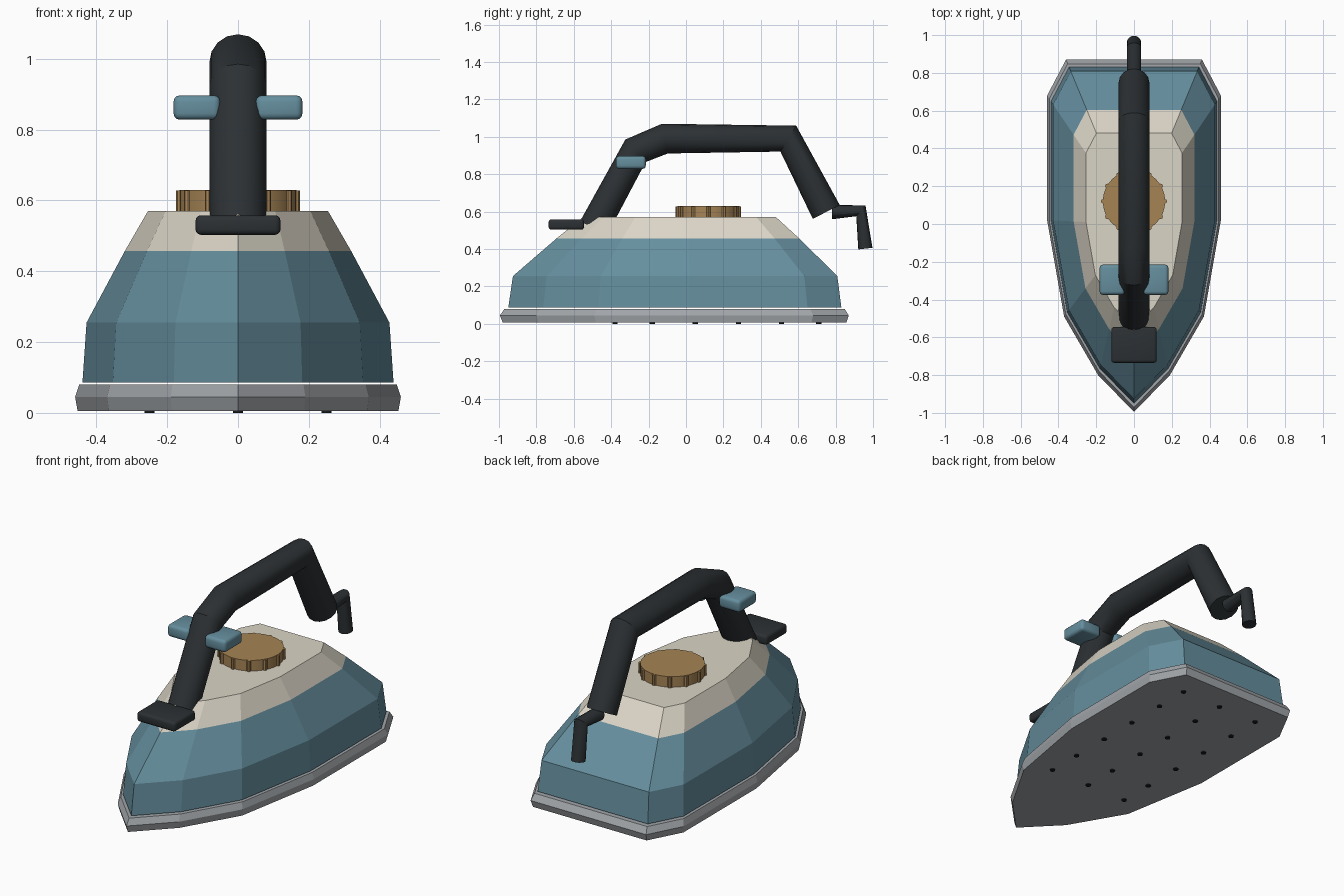
import bpy, bmesh, math
from mathutils import Matrix

if "Cube" in bpy.data.objects:
    bpy.data.objects.remove(bpy.data.objects["Cube"])


def material(name, rgb):
    m = bpy.data.materials.new(name)
    m.diffuse_color = (*rgb, 1)
    m.use_nodes = True
    m.node_tree.nodes["Principled BSDF"].inputs["Base Color"].default_value = m.diffuse_color
    return m


BLUE = material("blue", (0.13, 0.27, 0.34))
CREAM = material("cream", (0.70, 0.66, 0.56))
DARK = material("dark", (0.025, 0.03, 0.033))
BRASS = material("brass", (0.38, 0.23, 0.09))
STEEL = material("steel", (0.36, 0.38, 0.40))
BLACK = material("black", (0.01, 0.011, 0.012))


def finish(name, bm, mat, smooth=None):
    bmesh.ops.recalc_face_normals(bm, faces=bm.faces)
    me = bpy.data.meshes.new(name)
    bm.to_mesh(me)
    bm.free()
    ob = bpy.data.objects.new(name, me)
    bpy.context.collection.objects.link(ob)
    me.materials.append(mat)
    if smooth:
        select(ob)
        bpy.ops.object.shade_smooth_by_angle(angle=math.radians(smooth))
    return ob


def select(ob):
    bpy.ops.object.select_all(action='DESELECT')
    ob.select_set(True)
    bpy.context.view_layer.objects.active = ob


# Boat-shaped outline, scaled about the origin for every level
HALF = [(0.19, -0.80), (0.37, -0.49), (0.46, 0.02), (0.46, 0.68), (0.36, 0.87)]
OUTLINE = [(0, -0.995)] + HALF + [(-x, y) for x, y in reversed(HALF)]


def loft(name, levels, mat, bottom=True, top=True):
    bm = bmesh.new()
    rings = [[bm.verts.new((x * s, y * s, z)) for x, y in OUTLINE] for z, s in levels]
    n = len(OUTLINE)
    for a, b in zip(rings, rings[1:]):
        for i in range(n):
            j = (i + 1) % n
            bm.faces.new((a[i], a[j], b[j], b[i]))
    if bottom:
        bm.faces.new(rings[0][::-1])
    if top:
        bm.faces.new(rings[-1])
    return finish(name, bm, mat)


def cylinder(bm, x, y, z0, z1, r, n):
    bmesh.ops.create_cone(bm, cap_ends=True, segments=n, radius1=r, radius2=r, depth=z1 - z0,
                          matrix=Matrix.Translation((x, y, (z0 + z1) / 2)))


def rounded_box(name, lo, hi, mat, bevel):
    bm = bmesh.new()
    c = [(a + b) / 2 for a, b in zip(lo, hi)]
    d = [b - a for a, b in zip(lo, hi)]
    bmesh.ops.create_cube(bm, size=1, matrix=Matrix.Translation(c) @ Matrix.Diagonal((*d, 1)))
    bmesh.ops.bevel(bm, geom=bm.edges[:], offset=bevel, segments=3, profile=0.5, affect='EDGES')
    return finish(name, bm, mat, 40)


def tube(name, path, r, mat):
    cu = bpy.data.curves.new(name, 'CURVE')
    cu.dimensions = '3D'
    cu.bevel_depth = r
    cu.bevel_resolution = 6
    cu.use_fill_caps = True
    sp = cu.splines.new('POLY')
    sp.points.add(len(path) - 1)
    for p, (y, z) in zip(sp.points, path):
        p.co = (0, y, z, 1)
    cu.materials.append(mat)
    ob = bpy.data.objects.new(name, cu)
    bpy.context.collection.objects.link(ob)
    select(ob)
    bpy.ops.object.convert(target='MESH')
    bpy.ops.object.shade_smooth_by_angle(angle=math.radians(25))


# Soleplate and body shells
loft("soleplate", [(0.006, 0.985), (0.045, 1.0), (0.08, 0.975)], STEEL)
loft("body", [(0.086, 0.955), (0.255, 0.93), (0.457, 0.695)], BLUE, top=False)
loft("body_top", [(0.457, 0.695), (0.57, 0.553)], CREAM, bottom=False)

# Steam holes
bm = bmesh.new()
for x in (-0.25, 0, 0.25):
    for y in (-0.38, -0.18, 0.05, 0.28, 0.51, 0.71):
        cylinder(bm, x, y, 0.0, 0.012, 0.014, 12)
finish("steam_holes", bm, BLACK)

# Dial with grip ribs
bm = bmesh.new()
cylinder(bm, 0, 0.12, 0.565, 0.63, 0.165, 32)
finish("dial", bm, BRASS, 30)
bm = bmesh.new()
for i in range(12):
    a = math.tau * i / 12
    cylinder(bm, 0.163 * math.cos(a), 0.12 + 0.163 * math.sin(a), 0.568, 0.628, 0.012, 8)
finish("dial_ribs", bm, BRASS)

# Handle and cord
tube("handle", [(-0.495, 0.51), (-0.27, 0.925), (-0.113, 0.99), (0.547, 0.99), (0.75, 0.598)], 0.081, DARK)
tube("cord", [(0.78, 0.597), (0.935, 0.604), (0.959, 0.402)], 0.038, DARK)

# Front thumb rest and side buttons
rounded_box("thumb_rest", (-0.12, -0.735, 0.503), (0.12, -0.545, 0.558), DARK, 0.015)
rounded_box("button_right", (0.05, -0.375, 0.828), (0.182, -0.215, 0.897), BLUE, 0.018)
rounded_box("button_left", (-0.182, -0.375, 0.828), (-0.05, -0.215, 0.897), BLUE, 0.018)
